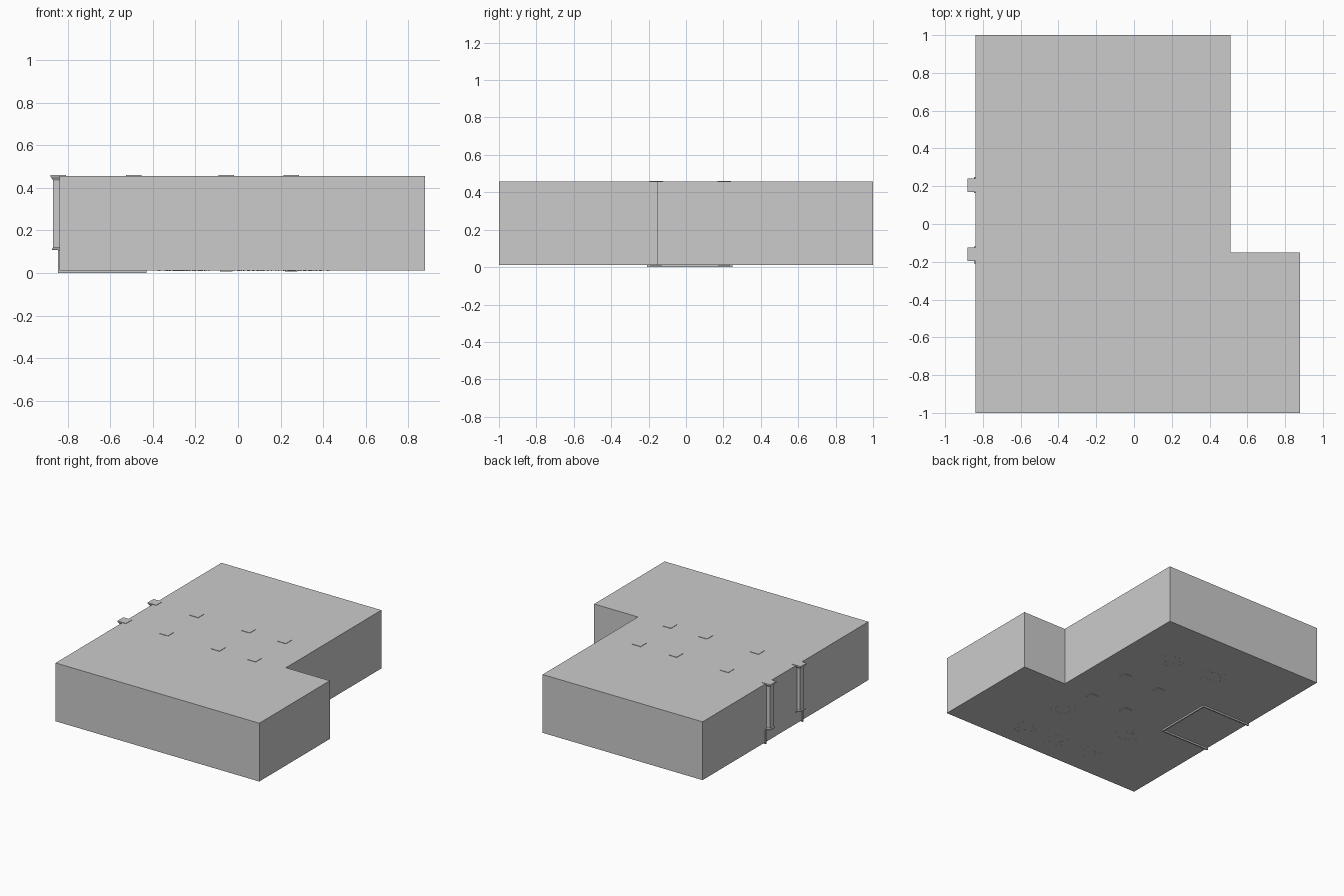
import bpy, bmesh, math
from mathutils import Matrix, Vector

if "Cube" in bpy.data.objects:
    bpy.data.objects.remove(bpy.data.objects["Cube"])


def finish(name, bm):
    bmesh.ops.recalc_face_normals(bm, faces=bm.faces)
    mesh = bpy.data.meshes.new(name)
    bm.to_mesh(mesh)
    bm.free()
    ob = bpy.data.objects.new(name, mesh)
    bpy.context.collection.objects.link(ob)
    return ob


def add_box(bm, x0, x1, y0, y1, z0, z1):
    m = Matrix.Translation(((x0 + x1) / 2, (y0 + y1) / 2, (z0 + z1) / 2))
    m = m @ Matrix.Diagonal((x1 - x0, y1 - y0, z1 - z0, 1))
    bmesh.ops.create_cube(bm, size=1, matrix=m)


# L-shaped room shell
FLOOR, CEIL = 0.012, 0.457
outline = [(-0.84, -1), (0.88, -1), (0.88, -0.15), (0.51, -0.15), (0.51, 1), (-0.84, 1)]
bm = bmesh.new()
base = bm.faces.new([bm.verts.new((x, y, FLOOR)) for x, y in outline])
ext = bmesh.ops.extrude_face_region(bm, geom=[base], use_keep_orig=True)
top = [v for v in ext["geom"] if isinstance(v, bmesh.types.BMVert)]
bmesh.ops.translate(bm, verts=top, vec=(0, 0, CEIL - FLOOR))
finish("room_shell", bm)


# Square columns with flared base and capital
def column(name, x, y, z0):
    profile = [(0.030, z0), (0.030, z0 + 0.006), (0.024, z0 + 0.012),
               (0.024, 0.435), (0.036, 0.453), (0.036, 0.460)]
    bm = bmesh.new()
    rings = [[bm.verts.new((x + sx * r, y + sy * r, z))
              for sx, sy in ((-1, -1), (1, -1), (1, 1), (-1, 1))] for r, z in profile]
    for a, b in zip(rings, rings[1:]):
        for i in range(4):
            j = (i + 1) % 4
            bm.faces.new((a[i], a[j], b[j], b[i]))
    bm.faces.new(rings[0])
    bm.faces.new(rings[-1])
    finish(name, bm)


for y in (0.205, -0.16):
    for x in (-0.845, -0.49):
        column("counter_column", x, y, 0.108)
    for x in (-0.055, 0.25):
        column("floor_column", x, y, 0.007)

# U-shaped bar counter: three panels and a worktop
bm = bmesh.new()
add_box(bm, -0.846, -0.43, 0.238, 0.248, 0, 0.10)
add_box(bm, -0.846, -0.43, -0.208, -0.198, 0, 0.10)
add_box(bm, -0.44, -0.43, -0.198, 0.238, 0, 0.10)
finish("bar_panels", bm)
bm = bmesh.new()
add_box(bm, -0.846, -0.43, 0.165, 0.248, 0.10, 0.108)
add_box(bm, -0.846, -0.43, -0.208, -0.12, 0.10, 0.108)
add_box(bm, -0.53, -0.43, -0.12, 0.165, 0.10, 0.108)
finish("bar_worktop", bm)


# Dining sets: a table with four chairs facing it
def add_legs(bm, x, y, half, top):
    for sx in (-1, 1):
        for sy in (-1, 1):
            cx, cy = x + sx * half, y + sy * half
            add_box(bm, cx - 0.002, cx + 0.002, cy - 0.002, cy + 0.002, 0.010, top)


def table():
    bm = bmesh.new()
    add_box(bm, -0.045, 0.045, -0.045, 0.045, 0.082, 0.087)
    add_legs(bm, 0, 0, 0.038, 0.082)
    return bm


def chair(angle):
    bm = bmesh.new()
    add_box(bm, 0.048, 0.088, -0.02, 0.02, 0.053, 0.058)
    add_box(bm, 0.084, 0.088, -0.02, 0.02, 0.058, 0.10)
    add_legs(bm, 0.068, 0, 0.017, 0.053)
    bmesh.ops.rotate(bm, verts=bm.verts, cent=(0, 0, 0), matrix=Matrix.Rotation(angle, 3, "Z"))
    return bm


sets = [(0.14, 0.59), (-0.22, 0.60), (0.29, -0.43), (-0.29, -0.43),
        (0.34, -0.78), (0.06, -0.79), (-0.24, -0.79)]
for n, (x, y) in enumerate(sets):
    turn = math.radians(n * 25)
    parts = [("table", table())] + [("chair", chair(k * math.pi / 2)) for k in range(4)]
    for name, bm in parts:
        ob = finish(name, bm)
        ob.location = Vector((x, y, 0))
        ob.rotation_euler.z = turn
